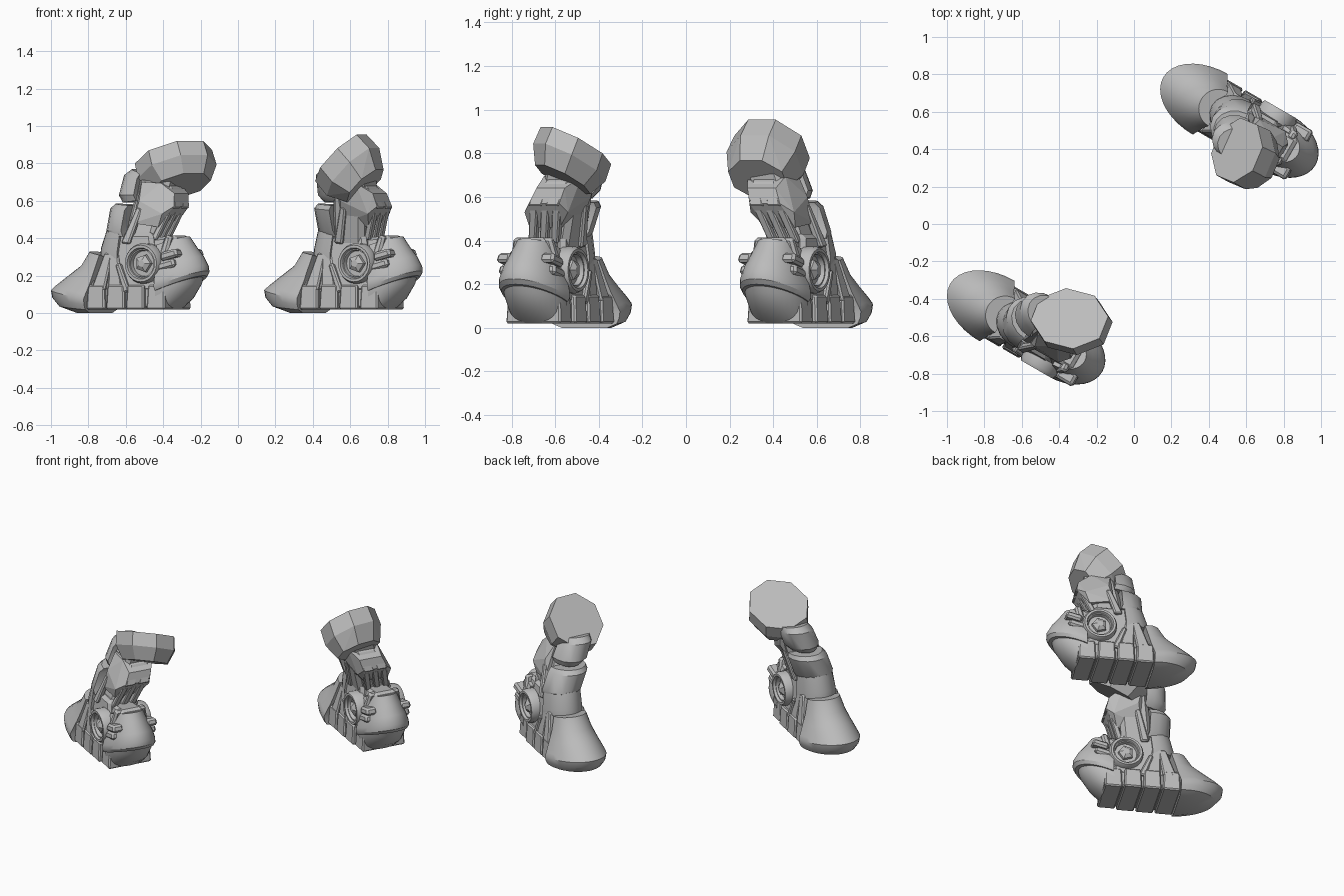
import bpy, bmesh, math
from mathutils import Vector, Matrix

if "Cube" in bpy.data.objects:
    bpy.data.objects.remove(bpy.data.objects["Cube"])

grey = bpy.data.materials.new("armour grey")
grey.diffuse_color = (0.5, 0.5, 0.5, 1)
grey.use_nodes = True
grey.node_tree.nodes["Principled BSDF"].inputs["Base Color"].default_value = grey.diffuse_color
YAW = Matrix.Rotation(math.radians(-30), 3, 'Z')
foot = {}


def place(p):
    """Foot space (u forward, v sideways, z up) to world, with the leg leaning sideways."""
    u, v, z = p
    if z > 0.42:
        v += foot["lean"] * (z - 0.42)
    return YAW @ Vector((u, v, z)) + foot["at"]


def finish(name, bm, bevel=0.0, local=True):
    if local:
        for vert in bm.verts:
            vert.co = place(vert.co)
    bmesh.ops.recalc_face_normals(bm, faces=bm.faces[:])
    me = bpy.data.meshes.new(name)
    bm.to_mesh(me)
    bm.free()
    me.materials.append(grey)
    ob = bpy.data.objects.new(foot["side"] + "_" + name, me)
    bpy.context.collection.objects.link(ob)
    if bevel:
        mod = ob.modifiers.new("bevel", 'BEVEL')
        mod.width, mod.segments, mod.limit_method = bevel, 1, 'ANGLE'
    return ob


def smooth(ob, deg=32):
    bpy.ops.object.select_all(action='DESELECT')
    ob.select_set(True)
    bpy.context.view_layer.objects.active = ob
    bpy.ops.object.shade_smooth_by_angle(angle=math.radians(deg))


def hull(name, pts, bevel=0.0, local=True):
    bm = bmesh.new()
    for p in pts:
        bm.verts.new(p)
    bmesh.ops.convex_hull(bm, input=bm.verts[:])
    loose = [v for v in bm.verts if not v.link_faces]
    bmesh.ops.delete(bm, geom=loose, context='VERTS')
    bmesh.ops.dissolve_limit(bm, angle_limit=0.03, verts=bm.verts[:], edges=bm.edges[:])
    return finish(name, bm, bevel, local)


def block(name, centre, size, taper=(1, 1), shift=(0, 0), pitch=0, bevel=0.008):
    """Box whose top is scaled by taper, moved by shift, then pitched about v."""
    rot = Matrix.Rotation(math.radians(pitch), 3, 'Y')
    pts = []
    for k in (-1, 1):
        for i in (-1, 1):
            for j in (-1, 1):
                tu, tv = taper if k > 0 else (1, 1)
                su, sv = shift if k > 0 else (0, 0)
                p = Vector((i * size[0] / 2 * tu + su, j * size[1] / 2 * tv + sv, k * size[2] / 2))
                pts.append(rot @ p + Vector(centre))
    return hull(name, pts, bevel)


def shell(name, rings, sign, n=18):
    """Loft of D-shaped rings (centre, reach, half width, height, lift at the nose)."""
    bm = bmesh.new()
    rows = []
    for uc, a, b, z, lift in rings:
        row = []
        for i in range(n + 1):
            t = math.pi * (i / n - 0.5)
            row.append(bm.verts.new((uc + sign * a * math.cos(t), b * math.sin(t), z + lift * math.cos(t))))
        rows.append(row)
    for r0, r1 in zip(rows, rows[1:]):
        for i in range(n + 1):
            j = (i + 1) % (n + 1)
            bm.faces.new((r0[i], r0[j], r1[j], r1[i]))
    bm.faces.new(rows[0])
    bm.faces.new(rows[-1])
    smooth(finish(name, bm))


def lathe(name, profile, centre, side, n=24):
    """Profile (radius, outward distance) turned about the sideways axis."""
    bm = bmesh.new()
    rows = [[bm.verts.new((centre[0] + r * math.cos(2 * math.pi * i / n),
                           side * (centre[1] + h),
                           centre[2] + r * math.sin(2 * math.pi * i / n))) for i in range(n)]
            for r, h in profile]
    for r0, r1 in zip(rows, rows[1:]):
        for i in range(n):
            j = (i + 1) % n
            bm.faces.new((r0[i], r0[j], r1[j], r1[i]))
    bm.faces.new(rows[0])
    bm.faces.new(rows[-1])
    return finish(name, bm)


def knee(centre, normal, front, radii, front_radii, turn=0):
    """Faceted knee: flat octagon cut behind, tapering to the front."""
    n = Vector(normal).normalized()
    side = n.cross(Vector((0, 0, 1))).normalized()
    up = side.cross(n)
    spin = Matrix.Rotation(math.radians(turn), 3, n)
    # choose the turn direction that carries the side axis towards the up axis
    if turn and (spin @ side).dot(up) < 0:
        spin = spin.transposed()
    side, up = spin @ side, spin @ up
    c, f = Vector(centre), Vector(front)

    def octagon(o, rs, ru):
        return [o + side * rs * math.cos(math.pi * (i + .5) / 4) + up * ru * math.sin(math.pi * (i + .5) / 4)
                for i in range(8)]
    hull("knee", octagon(c, *radii) + octagon(c.lerp(f, .5), radii[0] + .004, radii[1] + .004)
         + octagon(f, *front_radii), local=False)


def build_foot():
    # flared rear skirt with its rim
    shell("rear_skirt", [(-.17, .13, .12, 0, 0), (-.17, .24, .17, .018, .02), (-.17, .282, .183, .045, .04),
                         (-.17, .29, .187, .075, .05), (-.165, .265, .177, .1, .05), (-.15, .2, .15, .165, .04),
                         (-.14, .135, .128, .225, .03), (-.12, .105, .105, .31, .02)], -1)
    # segmented sole ending below the toe
    for i in range(4):
        w = (.32, .32, .315, .29)[i]
        block("sole_block", (-.115 + i * .121, 0, .085), (.112, w, .13), (.9, .95))
    block("sole_core", (.05, 0, .1), (.44, .27, .14), (1, .95))
    # toe: inner dome, overhanging hood, instep
    shell("toe_dome", [(.22, .08, .13, .02, 0), (.24, .14, .138, .07, .01), (.25, .185, .148, .13, .03),
                       (.25, .205, .15, .18, .05)], 1)
    shell("toe_hood", [(.25, .215, .155, .12, .08), (.25, .23, .165, .14, .085), (.25, .228, .163, .17, .085),
                       (.25, .2, .15, .22, .085), (.24, .165, .125, .29, .07), (.23, .14, .1, .365, .045)], 1)
    block("instep", (.27, 0, .34), (.2, .2, .14), (.75, .7), (-.01, 0), -6, .015)
    # ankle body
    block("ankle_body", (.07, 0, .27), (.38, .27, .32), (.65, .72), bevel=.02)
    for s in (-1, 1):
        # round pivots on both sides
        ring = lathe("ankle_ring", [(.108, 0), (.108, .05), (.098, .07), (.084, .07), (.078, .055),
                                    (.072, .055), (.068, .03), (.01, .03)], (.17, .095, .265), s)
        smooth(ring)
        lathe("ankle_hub", [(.052, .0), (.048, .045), (.02, .06)], (.17, .1, .265), s, 5)
        # paired side pods with mounts
        for dz in (-.027, .027):
            block("side_pod", (.32 + dz * .3, s * .115, .285 + dz), (.11, .075, .046), (.9, .85), pitch=-14, bevel=.012)
        block("pod_mount", (.285, s * .095, .345), (.05, .07, .14), (.8, .7), (0, -s * .02), 12, .012)
        # slanted flank armour
        block("rear_flank", (-.105, s * .11, .22), (.085, .09, .2), (.6, .6), (.045, -s * .02))
        block("mid_flank", (-.015, s * .115, .23), (.09, .07, .24), (.55, .7), (.0, -s * .025), -8)
        block("flank_rib", (.05, s * .115, .19), (.04, .07, .16), (.7, .8), (-.02, 0), -15)
    # curved plates stacked up the back of the leg
    shell("heel_collar", [(-.0, .16, .125, .29, .02), (0, .155, .125, .32, .03), (.01, .135, .115, .42, .03)], -1, 10)
    shell("lower_calf_plate", [(.03, .13, .115, .41, 0), (.02, .145, .125, .44, 0), (.02, .145, .125, .55, .01),
                               (.03, .13, .11, .575, .01)], -1, 8)
    shell("upper_calf_plate", [(.06, .12, .09, .6, -.01), (.05, .14, .11, .63, 0), (.05, .13, .105, .72, .02),
                               (.06, .1, .09, .75, .02)], -1, 8)
    # leg core
    block("leg_core", (.085, 0, .53), (.19, .19, .4), (1, .95), (.06, 0), bevel=.025)
    # faceted shin with front plates, struts and slats
    hull("shin", [(u, s * v, z) for s in (-1, 1) for u, v, z in
                  [(.07, .1, .48), (.22, .08, .46), (.1, .125, .6), (.25, .115, .53), (.295, .08, .57),
                   (.28, .075, .64), (.2, .1, .695), (.08, .1, .7)]])
    for s in (-1, 1):
        block("shin_front_plate", (.28, s * .045, .60), (.03, .07, .085), (.7, .85), (-.01, 0), -8, .006)
        block("calf_strut", (.06, s * .105, .47), (.05, .04, .2), (.7, .8), (.03, 0), 8)
    for v in (-.06, 0, .06):
        block("shin_slat", (.205, v, .47), (.035, .038, .16), (1, 1.1), (.045, 0), 6, .006)
    block("shin_brow", (.23, 0, .655), (.1, .14, .05), (.7, .85), (-.03, 0), 10)


# near foot leans one way, far foot the other
foot.update(side="near", at=Vector((-.585, -.55, 0)), lean=.36)
build_foot()
knee((-.345, -.505, .835), (-.2, .5, 1), (-.305, -.565, .68), (.215, .178), (.165, .14), 40)

foot.update(side="far", at=Vector((.555, .555, 0)), lean=-.36)
build_foot()
knee((.55, .395, .83), (-.95, .4, 1), (.68, .33, .68), (.18, .187), (.145, .13))
